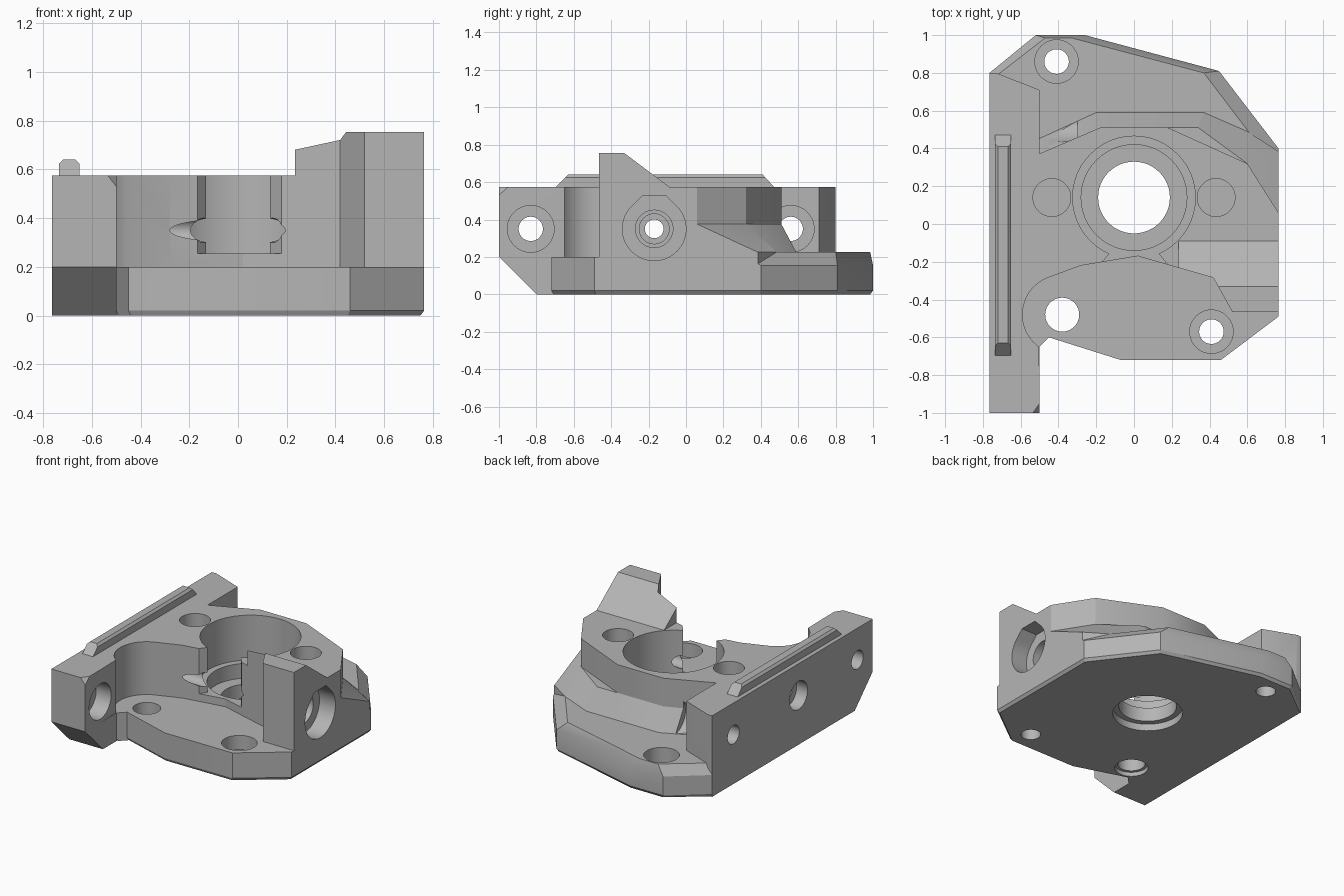
import bpy, bmesh
from math import radians, cos, sin, pi
from mathutils import Vector

if "Cube" in bpy.data.objects:
    bpy.data.objects.remove(bpy.data.objects["Cube"])

grey = bpy.data.materials.new("plain grey")
grey.use_nodes = True
COLOUR = (0.46, 0.46, 0.46, 1)
grey.diffuse_color = COLOUR
grey.node_tree.nodes["Principled BSDF"].inputs["Base Color"].default_value = COLOUR


def make(name, bm):
    bmesh.ops.recalc_face_normals(bm, faces=bm.faces)
    mesh = bpy.data.meshes.new(name)
    bm.to_mesh(mesh)
    bm.free()
    mesh.materials.append(grey)
    ob = bpy.data.objects.new(name, mesh)
    bpy.context.collection.objects.link(ob)
    return ob


def loft(name, rings):
    """Closed solid through stacked outlines, each (z, points)."""
    bm = bmesh.new()
    loops = [[bm.verts.new((x, y, z)) for x, y in pts] for z, pts in rings]
    for low, high in zip(loops, loops[1:]):
        for i in range(len(low)):
            j = (i + 1) % len(low)
            bm.faces.new((low[i], low[j], high[j], high[i]))
    bm.faces.new(loops[0][::-1])
    bm.faces.new(loops[-1])
    return make(name, bm)


def prism(name, pts, z0, z1):
    return loft(name, [(z0, pts), (z1, pts)])


def along_x(name, pts, x0, x1):
    """Extrude a (y, z) profile along x."""
    ob = prism(name, pts, x0, x1)
    for v in ob.data.vertices:
        v.co = (v.co.z, v.co.x, v.co.y)
    return ob


def circle(u, v, r, start=0, end=360, n=48):
    full = abs(end - start) == 360
    steps = n if full else n - 1
    return [(u + r * cos(radians(start + (end - start) * i / steps)),
             v + r * sin(radians(start + (end - start) * i / steps))) for i in range(n)]


def combine(target, other, operation):
    mod = target.modifiers.new(operation, "BOOLEAN")
    mod.operation, mod.solver, mod.object = operation, "EXACT", other
    bpy.context.view_layer.objects.active = target
    bpy.ops.object.modifier_apply(modifier=mod.name)
    bpy.data.objects.remove(other)


def slice_off(ob, point, normal):
    """Remove everything on the normal side of a plane."""
    bm = bmesh.new()
    bm.from_mesh(ob.data)
    cut = bmesh.ops.bisect_plane(bm, geom=bm.verts[:] + bm.edges[:] + bm.faces[:],
                                 plane_co=point, plane_no=Vector(normal), clear_outer=True)
    edges = [e for e in cut["geom_cut"] if isinstance(e, bmesh.types.BMEdge)]
    bmesh.ops.contextual_create(bm, geom=edges)
    bmesh.ops.recalc_face_normals(bm, faces=bm.faces)
    bm.to_mesh(ob.data)
    bm.free()


# Base plate with bevelled back rim and a fine bottom chamfer
front = [(-0.765, -0.65), (-0.5, -0.65), (-0.45, -0.6), (-0.07, -0.72), (0.46, -0.72), (0.765, -0.49)]
outline = front + [(0.765, 0.4), (0.45, 0.81), (-0.26, 1), (-0.52, 1), (-0.765, 0.8)]
rim = front + [(0.765, 0.28), (0.37, 0.8), (-0.33, 0.985), (-0.47, 0.985), (-0.735, 0.78)]
inset = [(x * 0.98 if x > -0.7 else x, y * 0.985) for x, y in outline]
housing = loft("housing", [(0, inset), (0.02, outline), (0.155, outline), (0.225, rim)])
combine(housing, prism("front_trim", [(-0.5, -0.9), (0.9, -0.9), (0.9, -0.3), (-0.5, -0.3)],
                       0.2, 0.4), "DIFFERENCE")

# Sloping ramp behind the main block
crest = [(-0.55, 0.35), (-0.18, 0.51), (0.18, 0.51), (0.34, 0.51), (0.6, 0.32), (0.765, 0.06)]
foot = [(-0.55, 0.43), (-0.2, 0.59), (0.18, 0.59), (0.37, 0.59), (0.6, 0.49), (0.765, 0.385)]
back = [(0.765, -0.2), (-0.55, -0.2)]
combine(housing, loft("ramp", [(0.1, foot + back), (0.225, foot + back), (0.375, crest + back)]), "UNION")

# Main block
block = [(-0.6, 0.33), (-0.18, 0.51), (0.18, 0.51), (0.6, 0.32), (0.765, 0.06), (0.765, -0.465), (-0.6, -0.465)]
combine(housing, prism("main_block", block, 0.05, 0.575), "UNION")

# Front tower with sloping back
tower = [(-0.465, 0.1), (-0.465, 0.755), (-0.33, 0.755), (-0.09, 0.575), (-0.09, 0.1)]
combine(housing, along_x("tower", tower, 0.235, 0.765), "UNION")

# Side bar with its undercut nose and trimmed corners
bar = along_x("side_bar", [(-1, 0), (0.8, 0), (0.8, 0.575), (-1, 0.575)], -0.765, -0.5)
slice_off(bar, (0, -1, 0.2), (0, -1, -1))
slice_off(bar, (-0.5, 0.71, 0), (0.09, 0.23, 0))
slice_off(bar, (-0.535, -1, 0.575), (1, -0.7, 0.78))
combine(housing, bar, "UNION")

# Scooped front recess
recess = circle(-0.38, -0.48, 0.21, 234, 110, 24) + [
    (-0.28, -0.22), (0.02, -0.17), (0.42, -0.285), (0.52, -0.465),
    (0.9, -0.465), (0.9, -0.9), (-0.499, -0.9)]
combine(housing, prism("recess", recess, 0.2, 0.9), "DIFFERENCE")

# Vertical holes: x, y, radius, bottom, top
for x, y, r, z0, z1 in [
        (0, 0.14, 0.325, 0.255, 0.9), (0, 0.14, 0.28, 0.15, 0.4),
        (0, 0.14, 0.19, -0.1, 0.4), (0, 0.14, 0.23, -0.1, 0.05),
        (0.435, 0.14, 0.1, 0.46, 0.9), (-0.435, 0.14, 0.1, 0.46, 0.9),
        (-0.41, 0.86, 0.065, -0.1, 0.4), (-0.41, 0.86, 0.115, 0.11, 0.4),
        (0.41, -0.57, 0.065, -0.1, 0.4), (0.41, -0.57, 0.115, 0.1, 0.4),
        (-0.38, -0.48, 0.09, -0.1, 0.4), (-0.38, -0.48, 0.11, -0.1, 0.03)]:
    combine(housing, prism("bore", circle(x, y, r), z0, z1), "DIFFERENCE")

# Flared slot joining the bore to the recess
slot = [(-0.13, 0), (-0.13, -0.155), (-0.19, -0.23), (0.19, -0.23), (0.13, -0.155), (0.13, 0)]
combine(housing, prism("slot", slot, 0.255, 0.9), "DIFFERENCE")

# Crosswise holes at one height: y, radius, start x, end x
for y, r, x0, x1 in [
        (-0.83, 0.065, -0.9, -0.4), (-0.83, 0.125, -0.62, -0.4),
        (0.56, 0.065, -0.9, -0.4), (0.56, 0.125, -0.62, -0.3),
        (-0.17, 0.05, -0.9, 0.9), (-0.17, 0.1, -0.9, -0.68),
        (-0.17, 0.1, 0.56, 0.9), (-0.17, 0.08, 0.5, 0.9)]:
    combine(housing, along_x("cross_hole", circle(y, 0.35, r), x0, x1), "DIFFERENCE")

# Large side pocket with a flattened top
pocket = [(y, min(z, 0.52)) for y, z in circle(-0.17, 0.35, 0.17, 45, -225, 40)]
pocket += [(-0.235, 0.525), (-0.105, 0.525)]
combine(housing, along_x("side_pocket", pocket, 0.64, 0.9), "DIFFERENCE")

# Blind round pocket in the tower face
blind = prism("blind_pocket", circle(0.64, 0.6, 0.105), -0.6, -0.36)
for v in blind.data.vertices:
    v.co = (v.co.x, v.co.z, v.co.y)
combine(housing, blind, "DIFFERENCE")

# Raised rail on the side bar
rail = along_x("rail", [(-0.7, 0.57), (0.475, 0.57), (0.41, 0.64), (-0.63, 0.64)], -0.735, -0.652)
slice_off(rail, (-0.735, 0, 0.625), (-1, 0, 1))
slice_off(rail, (-0.652, 0, 0.625), (1, 0, 1))

for ob in (housing, rail):
    bpy.ops.object.select_all(action="DESELECT")
    ob.select_set(True)
    bpy.context.view_layer.objects.active = ob
    bpy.ops.object.shade_smooth_by_angle(angle=radians(25))
